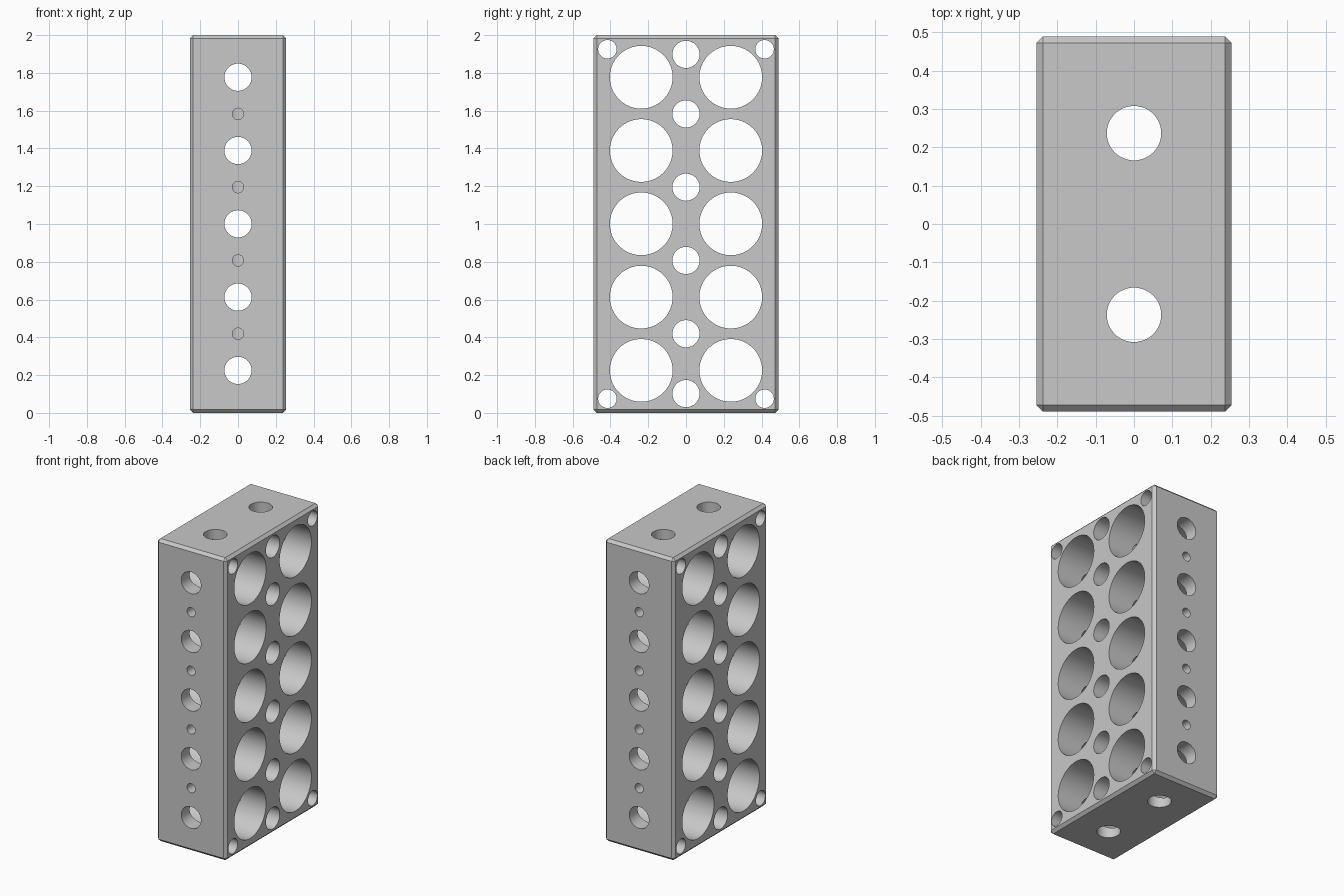
import bpy, bmesh, math
from mathutils import Matrix, Vector

if "Cube" in bpy.data.objects:
    bpy.data.objects.remove(bpy.data.objects["Cube"])

HX, HY, H = 0.255, 0.49, 2.0      # half width, half depth, height
BEVEL = 0.018
PITCH, Z0, YB = 0.388, 0.225, 0.237  # bore spacing, first bore, bore offset

grey = bpy.data.materials.new("metal grey")
grey.diffuse_color = (0.58, 0.58, 0.58, 1)
grey.use_nodes = True
grey.node_tree.nodes["Principled BSDF"].inputs["Base Color"].default_value = grey.diffuse_color


def make_object(name, bm):
    mesh = bpy.data.meshes.new(name)
    bm.to_mesh(mesh)
    bm.free()
    mesh.materials.append(grey)
    ob = bpy.data.objects.new(name, mesh)
    bpy.context.collection.objects.link(ob)
    return ob


def drill(bm, start, end, radius, segments=48):
    """Add a cylinder between two points."""
    a, b = Vector(start), Vector(end)
    rot = (b - a).to_track_quat('Z', 'Y').to_matrix().to_4x4()
    bmesh.ops.create_cone(bm, cap_ends=True, segments=segments, radius1=radius,
                          radius2=radius, depth=(b - a).length,
                          matrix=Matrix.Translation((a + b) / 2) @ rot)


# Chamfered block
bm = bmesh.new()
bmesh.ops.create_cube(bm, size=1, matrix=Matrix.Translation((0, 0, H / 2))
                      @ Matrix.Diagonal((2 * HX, 2 * HY, H, 1)))
bmesh.ops.bevel(bm, geom=bm.edges[:], offset=BEVEL, segments=1, affect='EDGES')
block = make_object("drilled_block", bm)

bore_z = [Z0 + PITCH * i for i in range(5)]
mid_z = [z + PITCH / 2 for z in bore_z[:-1]]

# Sideways holes: large bores, centre row, corner bolt holes
side = bmesh.new()
for y in (-YB, YB):
    for z in bore_z:
        drill(side, (-0.4, y, z), (0.4, y, z), 0.166, 80)
for z in [0.102] + mid_z + [H - 0.102]:
    drill(side, (-0.4, 0, z), (0.4, 0, z), 0.072)
for y in (-0.416, 0.416):
    for z in (0.075, H - 0.075):
        drill(side, (-0.4, y, z), (0.4, y, z), 0.049)

# Front to back holes, with small blind holes between them
front = bmesh.new()
for z in bore_z:
    drill(front, (0, -0.7, z), (0, 0.7, z), 0.072)
for z in mid_z:
    for s in (-1, 1):
        drill(front, (0, s * 0.7, z), (0, s * YB, z), 0.03, 32)

# Vertical through holes
upright = bmesh.new()
for y in (-YB, YB):
    drill(upright, (0, y, -0.2), (0, y, H + 0.2), 0.071)

cutters = [make_object(n, b) for n, b in (("side_hole_cutter", side),
           ("front_hole_cutter", front), ("upright_hole_cutter", upright))]
for c in cutters:
    c.hide_render = True
    mod = block.modifiers.new(c.name, 'BOOLEAN')
    mod.object, mod.operation, mod.solver = c, 'DIFFERENCE', 'EXACT'

# Bake the cuts and remove the cutters
bpy.context.view_layer.objects.active = block
block.select_set(True)
for c in cutters:
    bpy.ops.object.modifier_apply(modifier=c.name)
    bpy.data.objects.remove(c)
bpy.ops.object.shade_smooth_by_angle(angle=math.radians(25))
